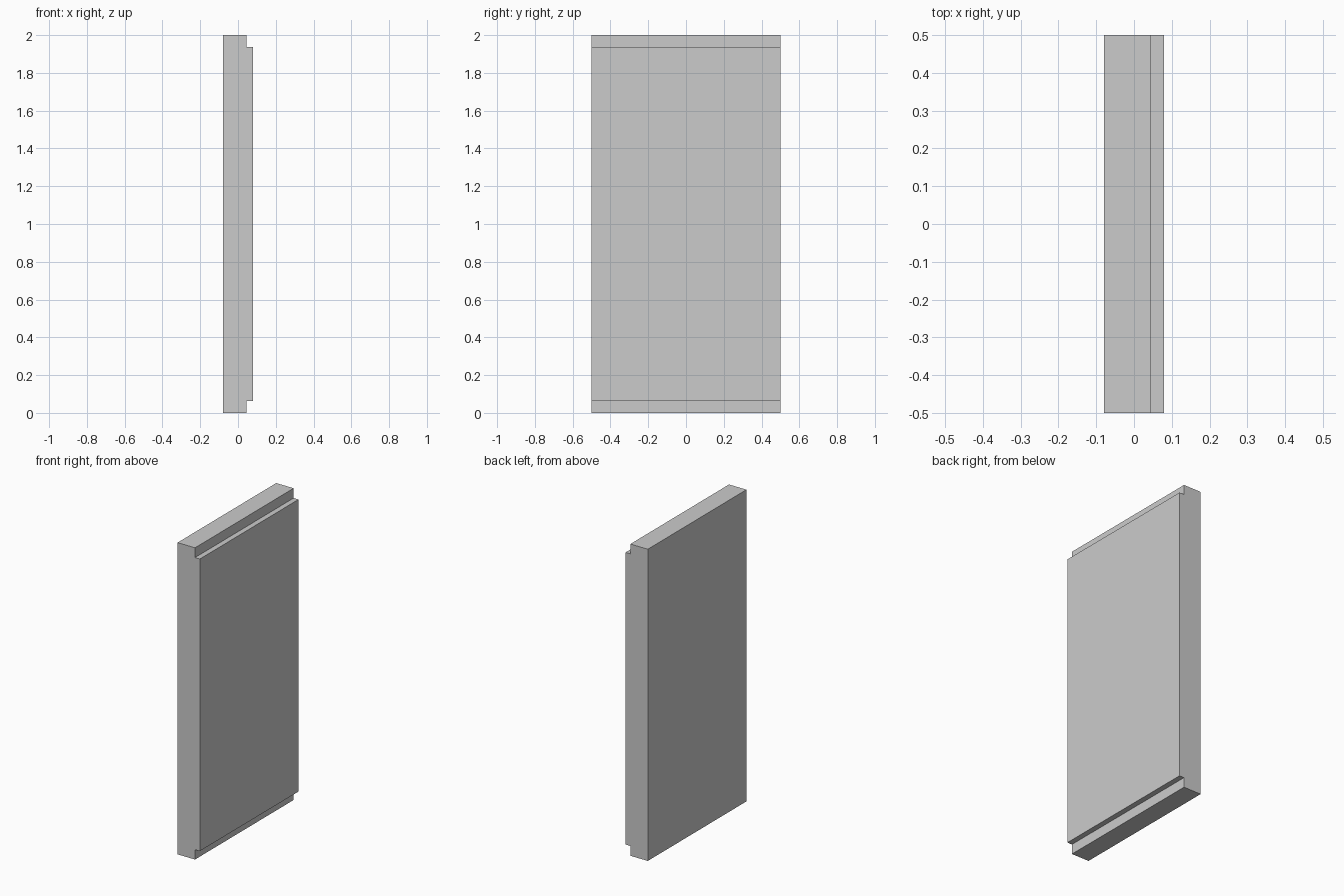
import bpy, bmesh

if "Cube" in bpy.data.objects:
    bpy.data.objects.remove(bpy.data.objects["Cube"])

T = 0.079       # half thickness overall
CORE = 0.045    # half thickness of the core
LIP = 0.063     # height of the rebate at top and bottom
H, DEPTH = 2.0, 1.0

# Side profile (x, z): full-height back and core, shorter raised panel on +x
profile = [(-T, 0), (-CORE, 0), (CORE, 0), (CORE, LIP), (T, LIP),
           (T, H - LIP), (CORE, H - LIP), (CORE, H), (-CORE, H), (-T, H)]

# Extrude the profile along y
bm = bmesh.new()
face = bm.faces.new([bm.verts.new((x, -DEPTH / 2, z)) for x, z in profile])
ext = bmesh.ops.extrude_face_region(bm, geom=[face])
moved = [g for g in ext["geom"] if isinstance(g, bmesh.types.BMVert)]
bmesh.ops.translate(bm, verts=moved, vec=(0, DEPTH, 0))
bmesh.ops.recalc_face_normals(bm, faces=bm.faces)

mesh = bpy.data.meshes.new("wall_panel")
bm.to_mesh(mesh)
bm.free()
panel = bpy.data.objects.new("wall_panel", mesh)
bpy.context.collection.objects.link(panel)
